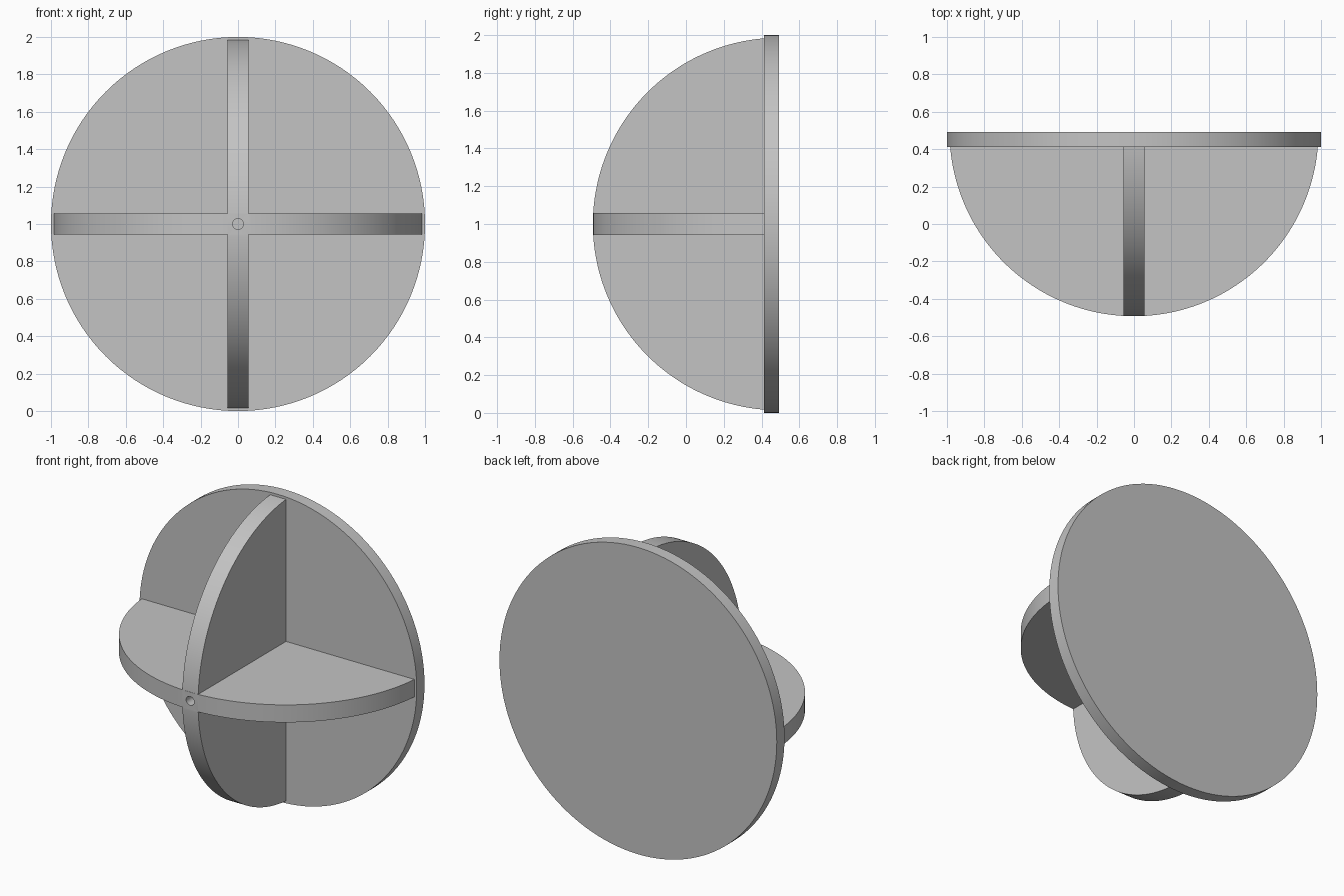
import bpy, bmesh, math
from mathutils import Matrix, Vector

if "Cube" in bpy.data.objects:
    bpy.data.objects.remove(bpy.data.objects["Cube"])

BACK = 0.493        # back of the disc, also the centre of the fin arcs
FACE = 0.413        # front face of the disc
FIN_R = 0.986
FIN_T = 0.114
CENTRE_Z = 1.0

grey = bpy.data.materials.new("grey")
grey.diffuse_color = (0.55, 0.55, 0.55, 1)
grey.use_nodes = True
grey.node_tree.nodes["Principled BSDF"].inputs["Base Color"].default_value = grey.diffuse_color


def make_object(name, bm):
    bmesh.ops.recalc_face_normals(bm, faces=bm.faces[:])
    mesh = bpy.data.meshes.new(name)
    bm.to_mesh(mesh)
    bm.free()
    mesh.materials.append(grey)
    obj = bpy.data.objects.new(name, mesh)
    bpy.context.collection.objects.link(obj)
    return obj


def cylinder(name, radius, y0, y1, sides):
    """Cylinder lying along y, centred on x = 0."""
    bm = bmesh.new()
    place = Matrix.Translation((0, (y0 + y1) / 2, CENTRE_Z)) @ Matrix.Rotation(math.pi / 2, 4, 'X')
    bmesh.ops.create_cone(bm, cap_ends=True, segments=sides, radius1=radius,
                          radius2=radius, depth=y1 - y0, matrix=place)
    return make_object(name, bm)


def fin(name, angle, steps=128):
    """Plate with a round front edge, turned about the y axis."""
    bm = bmesh.new()
    end = math.acos((BACK - FACE) / FIN_R)
    arc = [-end + 2 * end * i / steps for i in range(steps + 1)]
    verts = [bm.verts.new((FIN_R * math.sin(a), BACK - FIN_R * math.cos(a), -FIN_T / 2))
             for a in arc]
    face = bm.faces.new(verts)
    extruded = bmesh.ops.extrude_face_region(bm, geom=[face])["geom"]
    bmesh.ops.translate(bm, vec=Vector((0, 0, FIN_T)),
                        verts=[g for g in extruded if isinstance(g, bmesh.types.BMVert)])
    bm.transform(Matrix.Translation((0, 0, CENTRE_Z)) @ Matrix.Rotation(angle, 4, 'Y'))
    return make_object(name, bm)


def boolean(target, tool, operation):
    """Apply a boolean and remove the tool object."""
    mod = target.modifiers.new("boolean", 'BOOLEAN')
    mod.operation = operation
    mod.solver = 'EXACT'
    mod.object = tool
    bpy.context.view_layer.objects.active = target
    bpy.ops.object.modifier_apply(modifier=mod.name)
    bpy.data.objects.remove(tool)


# Round back plate
disc = cylinder("back_disc", 1.0, FACE, BACK, 128)

# Two crossed fins joined into one part, with a small hole in the nose
fins = fin("crossed_fins", 0)
boolean(fins, fin("upright_fin", math.pi / 2), 'UNION')
boolean(fins, cylinder("hole_cutter", 0.029, -0.6, -0.2, 32), 'DIFFERENCE')

# Smooth round rims, sharp plate edges
for obj in (disc, fins):
    bpy.ops.object.select_all(action='DESELECT')
    obj.select_set(True)
    bpy.context.view_layer.objects.active = obj
    bpy.ops.object.shade_smooth_by_angle(angle=math.radians(30))
